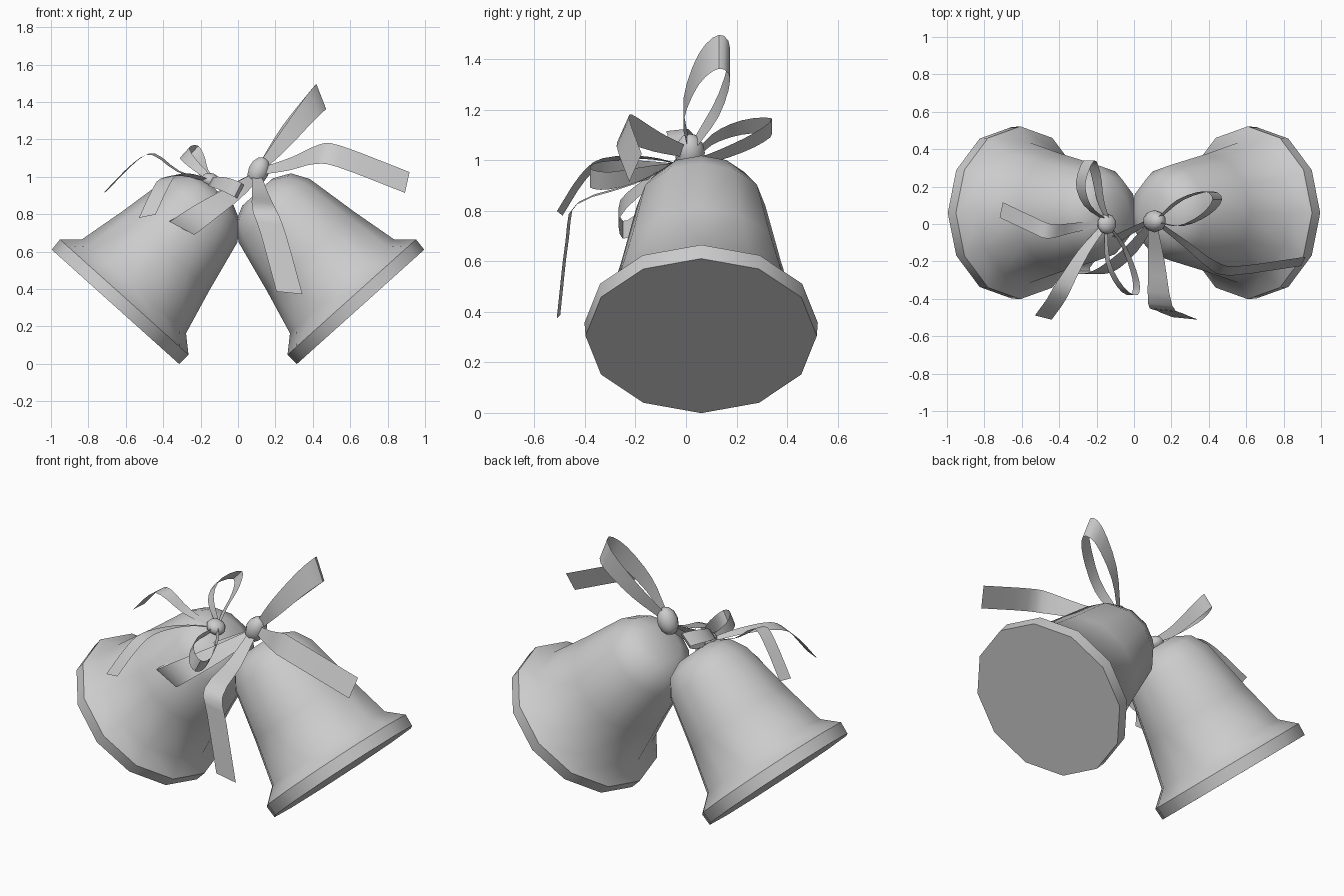
import bpy, bmesh, math
from mathutils import Vector

if "Cube" in bpy.data.objects:
    bpy.data.objects.remove(bpy.data.objects["Cube"])


def finish(name, verts, faces):
    me = bpy.data.meshes.new(name)
    me.from_pydata(verts, [], faces)
    ob = bpy.data.objects.new(name, me)
    bpy.context.collection.objects.link(ob)
    bm = bmesh.new()
    bm.from_mesh(me)
    bmesh.ops.recalc_face_normals(bm, faces=bm.faces)
    bm.to_mesh(me)
    bm.free()
    bpy.context.view_layer.objects.active = ob
    bpy.ops.object.select_all(action='DESELECT')
    ob.select_set(True)
    bpy.ops.object.shade_smooth_by_angle(angle=math.radians(40))
    return ob


# Bell: 12-sided lathe along a tilted axis, closed at mouth and crown
PROFILE = [(0.458, 0), (0.462, 0.07), (0.375, 0.147), (0.315, 0.40),
           (0.255, 0.69), (0.20, 0.78), (0.11, 0.825)]
SIDES = 12


def bell(name, side):
    centre = Vector((0.655 * side, 0.06, 0.305))
    axis = Vector((-0.668 * side, 0, 0.744))
    across = Vector((0.744 * side, 0, 0.668))
    depth = Vector((0, 1, 0))
    verts, faces = [], []
    for r, h in PROFILE:
        for i in range(SIDES):
            a = math.tau * i / SIDES
            verts.append(centre + axis * h + (across * math.cos(a) + depth * math.sin(a)) * r)
    rows = len(PROFILE)
    for j in range(rows - 1):
        for i in range(SIDES):
            k = (i + 1) % SIDES
            faces.append((j * SIDES + i, j * SIDES + k, (j + 1) * SIDES + k, (j + 1) * SIDES + i))
    faces.append(tuple(range(SIDES)))
    faces.append(tuple(range((rows - 1) * SIDES, rows * SIDES)))
    finish(name, verts, faces)


def curve_points(pts, steps):
    """Smooth path through the given points."""
    p = [Vector(q) for q in pts]
    p = [2 * p[0] - p[1]] + p + [2 * p[-1] - p[-2]]
    out = []
    for i in range(1, len(p) - 2):
        a, b, c, d = p[i - 1:i + 3]
        for s in range(steps):
            t = s / steps
            out.append(0.5 * (2 * b + (c - a) * t + (2 * a - 5 * b + 4 * c - d) * t * t
                              + (3 * b - a - 3 * c + d) * t ** 3))
    return out + [p[-2]]


# Ribbon: flat strip swept along a path, narrow where it enters the knot
def ribbon(name, pts, width_dir, half, loop, steps=3):
    w = Vector(width_dir).normalized()
    path = curve_points(pts, steps)
    n = len(path) - 1
    verts, faces = [], []
    for i, p in enumerate(path):
        t = i / n
        grow = math.sin(math.pi * t) if loop else min(1, t * 1.8)
        h = half * (0.35 + 0.65 * grow)
        verts += [p - w * h, p + w * h]
    for i in range(n):
        faces.append((2 * i, 2 * i + 1, 2 * i + 3, 2 * i + 2))
    finish(name, verts, faces)


def knot(name, loc, size, tilt):
    bpy.ops.mesh.primitive_uv_sphere_add(segments=10, ring_count=6, radius=1,
                                         location=loc, rotation=(0, tilt, 0))
    ob = bpy.context.object
    ob.name = name
    ob.scale = size
    bpy.ops.object.shade_smooth()


bell("right_bell", 1)
bell("left_bell", -1)

# Right bow
knot("right_knot", (0.11, 0.015, 1.03), (0.058, 0.06, 0.08), 0.4)
ribbon("right_bow_upper_loop",
       [(0.13, 0.01, 1.06), (0.25, -0.01, 1.2), (0.38, 0.05, 1.36), (0.445, 0.13, 1.43),
        (0.395, 0.175, 1.38), (0.25, 0.13, 1.22), (0.13, 0.03, 1.06)],
       (0.36, 0, -0.93), 0.072, True)
ribbon("right_bow_lower_loop",
       [(0.09, 0.0, 1.0), (-0.03, -0.15, 0.91), (-0.18, -0.26, 0.81), (-0.30, -0.25, 0.725),
        (-0.25, -0.18, 0.77), (-0.08, -0.07, 0.89), (0.09, 0.02, 1.0)],
       (0.88, 0, -0.47), 0.075, True)
ribbon("right_bow_front_tail",
       [(0.10, 0.0, 1.01), (0.12, -0.2, 0.91), (0.14, -0.43, 0.83), (0.19, -0.47, 0.69),
        (0.275, -0.505, 0.38)], (1, -0.1, -0.1), 0.07, False)
ribbon("right_bow_side_tail",
       [(0.12, 0.01, 1.03), (0.28, -0.11, 1.07), (0.42, -0.22, 1.12), (0.54, -0.25, 1.11),
        (0.905, -0.2, 0.97)], (0.2, 0.4, 0.9), 0.062, False)

# Left bow
knot("left_knot", (-0.145, 0.0, 0.98), (0.055, 0.055, 0.04), 0.4)
ribbon("left_bow_back_loop",
       [(-0.15, 0.02, 0.99), (-0.25, 0.10, 1.08), (-0.285, 0.22, 1.13), (-0.24, 0.34, 1.135),
        (-0.205, 0.27, 1.08), (-0.18, 0.13, 1.02), (-0.14, 0.02, 0.99)],
       (0.67, 0, 0.74), 0.042, True)
ribbon("left_bow_front_loop",
       [(-0.15, 0.0, 0.97), (-0.14, -0.2, 0.975), (-0.07, -0.34, 0.96), (0.0, -0.38, 0.93),
        (0.01, -0.3, 0.92), (-0.05, -0.13, 0.955), (-0.14, 0.0, 0.98)],
       (0.45, 0, 0.88), 0.042, True)
ribbon("left_bow_side_tail",
       [(-0.16, 0.0, 0.98), (-0.32, -0.02, 1.03), (-0.45, -0.04, 1.12), (-0.55, 0.0, 1.08),
        (-0.71, 0.075, 0.92)], (0.2, 0.95, 0.1), 0.042, False)
ribbon("left_bow_front_tail",
       [(-0.16, -0.01, 0.98), (-0.27, -0.15, 1.01), (-0.37, -0.32, 1.0), (-0.42, -0.41, 0.93),
        (-0.485, -0.5, 0.79)], (1, -0.25, 0.2), 0.047, False)
